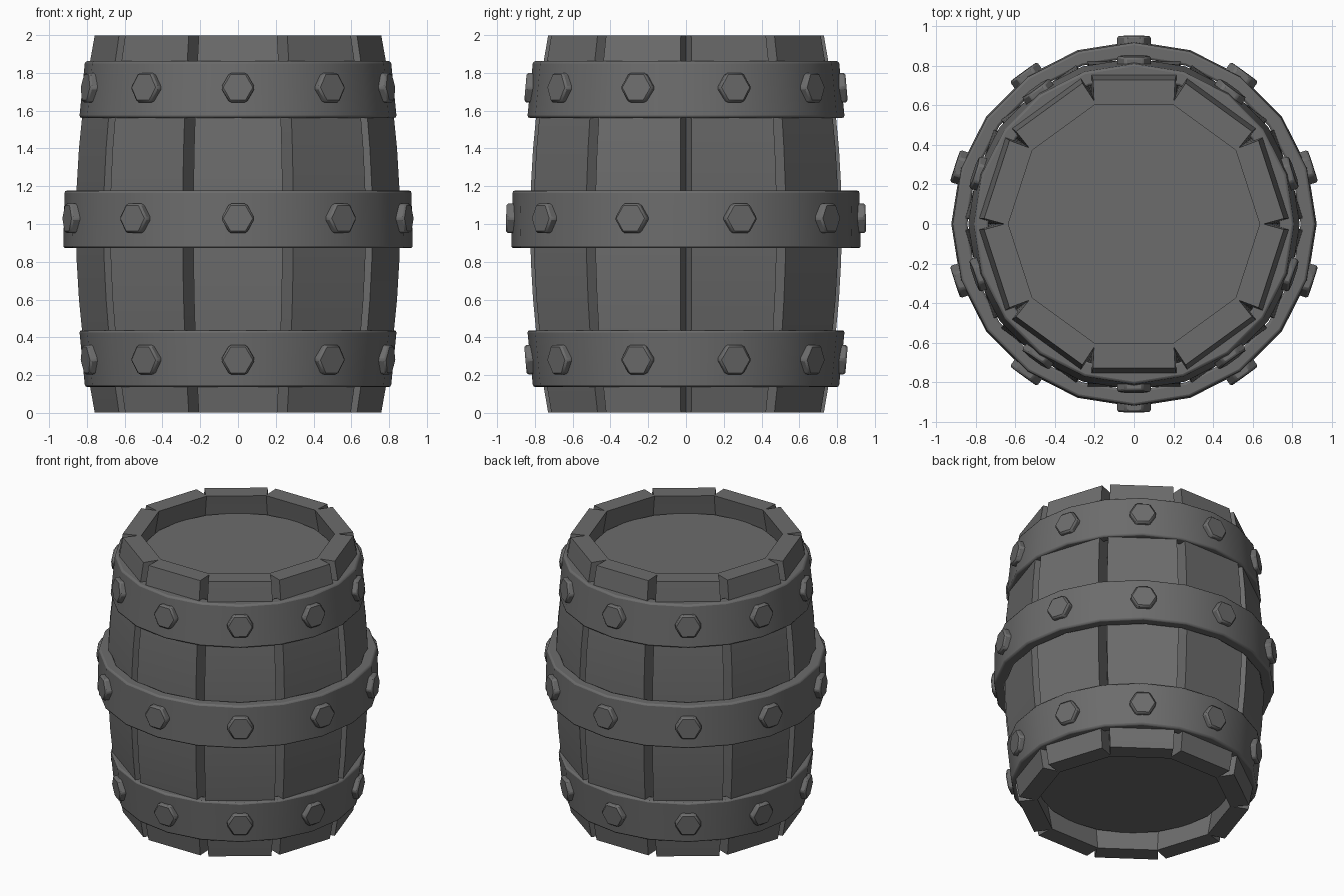
import bpy, bmesh
from math import sin, cos, pi, radians
from mathutils import Matrix, Vector

if "Cube" in bpy.data.objects:
    bpy.data.objects.remove(bpy.data.objects["Cube"])

# Dark grey used on every part
dark = bpy.data.materials.new("dark_grey")
dark.diffuse_color = (0.15, 0.15, 0.15, 1)
dark.use_nodes = True
dark.node_tree.nodes["Principled BSDF"].inputs["Base Color"].default_value = dark.diffuse_color


def finish(name, bm, bevel=0.0, segments=1, limit='ANGLE'):
    bmesh.ops.recalc_face_normals(bm, faces=bm.faces)
    mesh = bpy.data.meshes.new(name)
    bm.to_mesh(mesh)
    bm.free()
    mesh.materials.append(dark)
    ob = bpy.data.objects.new(name, mesh)
    bpy.context.collection.objects.link(ob)
    bpy.ops.object.select_all(action='DESELECT')
    ob.select_set(True)
    bpy.context.view_layer.objects.active = ob
    bpy.ops.object.shade_smooth_by_angle(angle=radians(30))
    if bevel:
        mod = ob.modifiers.new("edge_bevel", 'BEVEL')
        mod.width = bevel
        mod.segments = segments
        mod.limit_method = limit
        mod.angle_limit = radians(40)
    return ob


def loft(bm, rings, closed=False):
    """Skin equal-sized rings of points; cap the ends unless closed."""
    vs = [[bm.verts.new(p) for p in ring] for ring in rings]
    n = len(vs[0])
    pairs = list(zip(vs, vs[1:])) + ([(vs[-1], vs[0])] if closed else [])
    for a, b in pairs:
        for i in range(n):
            j = (i + 1) % n
            bm.faces.new((a[i], a[j], b[j], b[i]))
    if not closed:
        bm.faces.new(vs[0])
        bm.faces.new(vs[-1])
    return vs


# Bulging staves: planks facing outward, rounded except on their inner edges
def stave(index):
    bm = bmesh.new()
    weight = bm.edges.layers.float.new("bevel_weight_edge")
    rings = []
    levels = 10
    for k in range(levels + 1):
        t = 2 * k / levels - 1
        out = 0.825 - 0.095 * t * t
        inn = out - 0.125
        w = 0.237 - 0.029 * t * t
        z = 1 + t * 0.998
        v = w - 0.006
        rings.append([(-w, -out, z), (w, -out, z), (v, -inn, z), (-v, -inn, z)])
    vs = loft(bm, rings)
    inner = {v for ring in vs for v in ring[2:]}
    for e in bm.edges:
        if e.calc_face_angle(0) > 1 and not all(v in inner for v in e.verts):
            e[weight] = 1.0
    ob = finish(f"stave_{index + 1}", bm, 0.024, 2, 'WEIGHT')
    ob.rotation_euler.z = index * pi / 5


for i in range(10):
    stave(i)


# Recessed heads at both ends
def head(name, z0, z1):
    bm = bmesh.new()
    loft(bm, [[(0.635 * cos(i * pi / 10), 0.635 * sin(i * pi / 10), z)
               for i in range(20)] for z in (z0, z1)])
    finish(name, bm)


head("bottom_head", 0.14, 0.2)
head("top_head", 1.80, 1.86)


# 20-sided metal hoops
def hoop(name, z0, z1, r0, r1, thick=0.075):
    bm = bmesh.new()
    prof = [(r0, z0), (r1, z1), (r1 - thick, z1), (r0 - thick, z0)]
    loft(bm, [[(r * cos(i * pi / 10), r * sin(i * pi / 10), z) for r, z in prof]
              for i in range(20)], closed=True)
    finish(name, bm, 0.012, 2)


# Ten hexagonal bolts around a hoop, tilted to follow its taper
def bolts(name, z, r, tilt):
    for k in range(10):
        bm = bmesh.new()
        loft(bm, [[(0.09 * cos(i * pi / 3), -d, 0.09 * sin(i * pi / 3))
                   for i in range(6)] for d in (-0.09, 0)])
        ob = finish(f"{name}_{k + 1}", bm, 0.01, 1)
        ob.matrix_world = (Matrix.Rotation(k * pi / 5, 4, 'Z')
                           @ Matrix.Translation(Vector((0, -r, z)))
                           @ Matrix.Rotation(tilt, 4, 'X'))


hoop("lower_hoop", 0.137, 0.437, 0.81, 0.84)
hoop("middle_hoop", 0.872, 1.177, 0.925, 0.918)
hoop("upper_hoop", 1.562, 1.862, 0.84, 0.81)
bolts("lower_bolt", 0.28, 0.85, radians(5))
bolts("middle_bolt", 1.03, 0.952, radians(-1))
bolts("upper_bolt", 1.723, 0.85, radians(-5))
